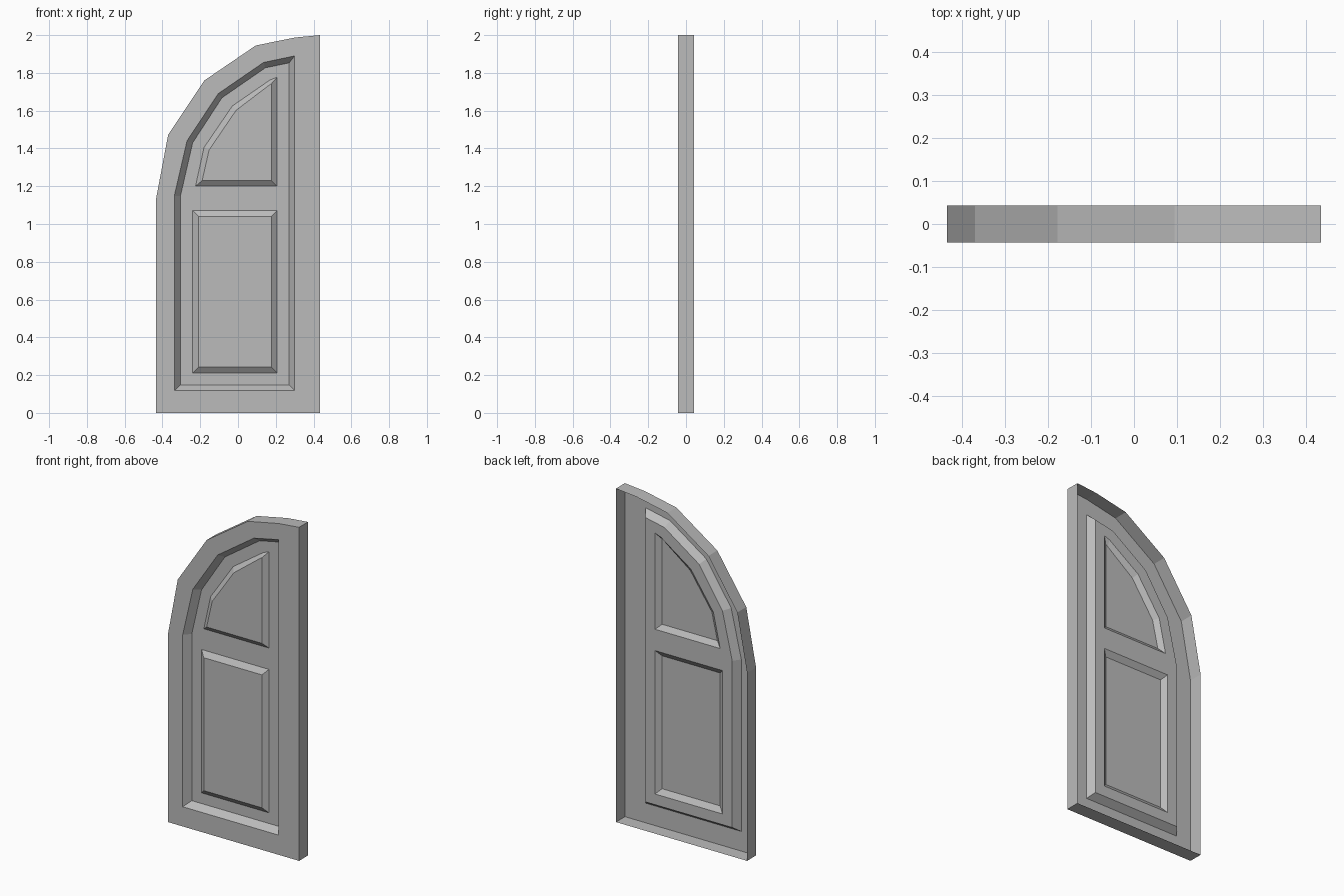
import bpy
import bmesh

cube = bpy.data.objects.get("Cube")
if cube:
    bpy.data.objects.remove(cube, do_unlink=True)

grey = bpy.data.materials.new("plain_grey")
grey.use_nodes = True
colour = (0.5, 0.5, 0.5, 1.0)
grey.diffuse_color = colour
grey.node_tree.nodes["Principled BSDF"].inputs["Base Color"].default_value = colour

# Depths of the pressed sheet, from the open back to the front
BACK, FRONT, FIELD, PANEL = 0.0425, -0.0425, -0.0025, -0.026


def rectangle(x0, x1, z0, z1):
    return [(x0, z0), (x1, z0), (x1, z1), (x0, z1)]


def add_loop(bm, outline, y):
    verts = [bm.verts.new((x, y, z)) for x, z in outline]
    edges = [bm.edges.new((v, verts[i - 1])) for i, v in enumerate(verts)]
    return verts, edges


def wall(bm, a, b):
    """Join two loops with the same number of points."""
    for i in range(len(a)):
        bm.faces.new((a[i - 1], a[i], b[i], b[i - 1]))


def fill(bm, edges):
    bmesh.ops.triangle_fill(bm, edges=edges, use_beauty=True, normal=(0, -1, 0))


def finish(bm, name):
    bmesh.ops.recalc_face_normals(bm, faces=bm.faces)
    if sum(f.normal.y * f.calc_area() for f in bm.faces) > 0:
        bmesh.ops.reverse_faces(bm, faces=bm.faces)
    mesh = bpy.data.meshes.new(name)
    bm.to_mesh(mesh)
    bm.free()
    mesh.materials.append(grey)
    obj = bpy.data.objects.new(name, mesh)
    bpy.context.collection.objects.link(obj)


# Outlines in x and z
rim = [(-0.435, 0), (0.435, 0), (0.435, 2), (0.30, 1.987), (0.094, 1.945),
       (-0.178, 1.76), (-0.37, 1.472), (-0.435, 1.127)]
recess_top = [(-0.337, 0.118), (0.30, 0.118), (0.30, 1.89), (0.135, 1.855),
              (-0.105, 1.69), (-0.27, 1.44), (-0.337, 1.15)]
recess_base = [(-0.305, 0.148), (0.271, 0.148), (0.271, 1.853), (0.145, 1.827),
               (-0.085, 1.668), (-0.24, 1.43), (-0.305, 1.147)]
upper_base = [(-0.225, 1.20), (0.207, 1.20), (0.207, 1.777), (0.17, 1.763),
              (-0.03, 1.625), (-0.18, 1.405)]
upper_top = [(-0.19, 1.229), (0.177, 1.229), (0.177, 1.743), (0.165, 1.735),
             (-0.01, 1.602), (-0.153, 1.392)]
lower_base = rectangle(-0.24, 0.207, 0.212, 1.072)
lower_top = rectangle(-0.209, 0.177, 0.243, 1.04)

# Frame: edge strip, front face and slope into the recess
bm = bmesh.new()
back, _ = add_loop(bm, rim, BACK)
front, front_edges = add_loop(bm, rim, FRONT)
lip, lip_edges = add_loop(bm, recess_top, FRONT)
base, _ = add_loop(bm, recess_base, FIELD)
fill(bm, front_edges + lip_edges)
wall(bm, back, front)
wall(bm, lip, base)
finish(bm, "door_frame")

# Sunken field around the two panels
bm = bmesh.new()
edges = []
for outline in (recess_base, upper_base, lower_base):
    edges += add_loop(bm, outline, FIELD)[1]
fill(bm, edges)
finish(bm, "sunken_field")

# Raised panels with sloped borders
for name, base_outline, top_outline in (("upper_panel", upper_base, upper_top),
                                        ("lower_panel", lower_base, lower_top)):
    bm = bmesh.new()
    base, _ = add_loop(bm, base_outline, FIELD)
    top, _ = add_loop(bm, top_outline, PANEL)
    wall(bm, base, top)
    bm.faces.new(top)
    finish(bm, name)
